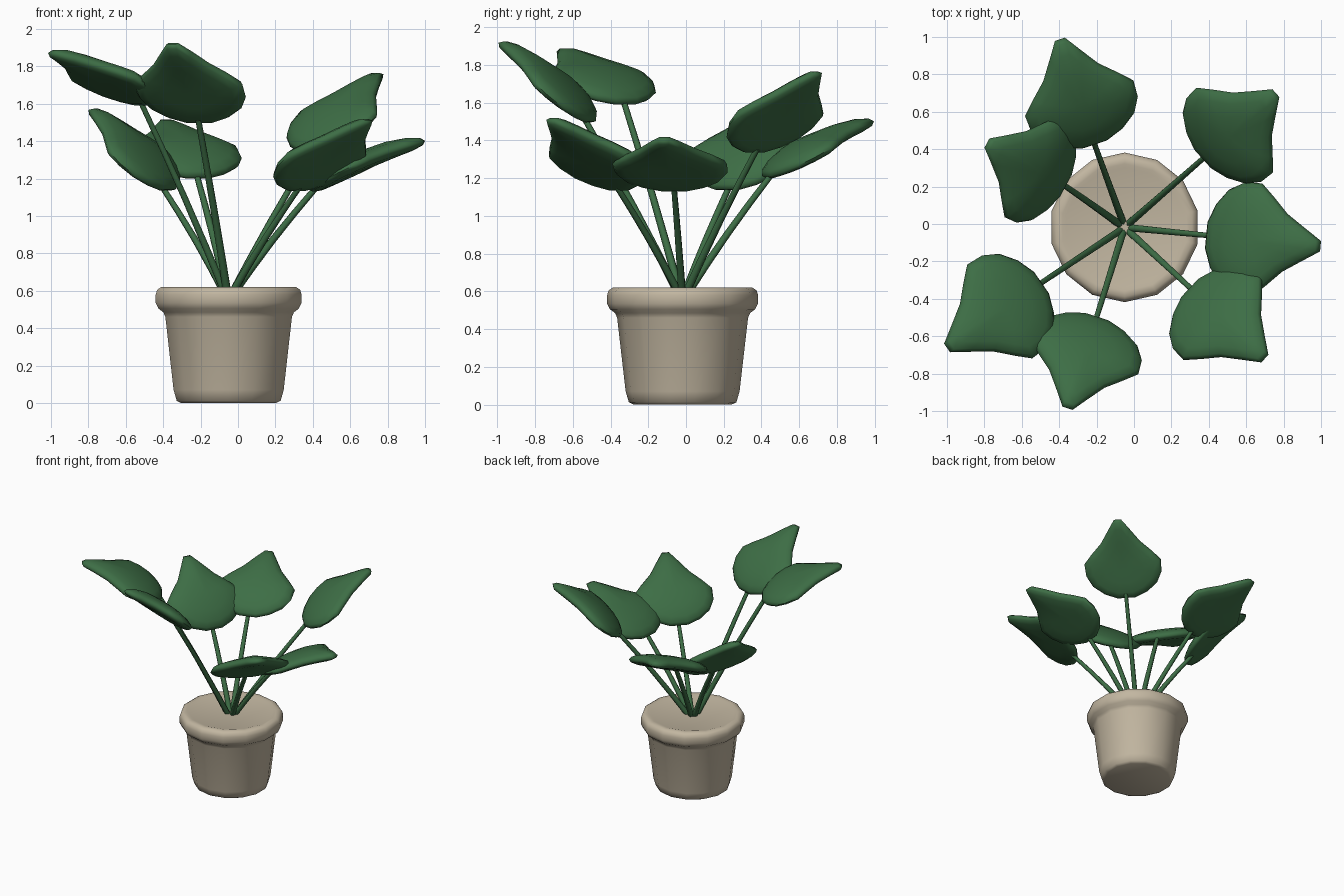
import bpy, bmesh, math
from mathutils import Vector

cube = bpy.data.objects.get("Cube")
if cube:
    bpy.data.objects.remove(cube, do_unlink=True)


def material(name, color):
    mat = bpy.data.materials.new(name)
    mat.use_nodes = True
    mat.diffuse_color = color
    mat.node_tree.nodes["Principled BSDF"].inputs["Base Color"].default_value = color
    return mat


GREEN = material("leaf green", (0.047, 0.155, 0.06, 1))
CLAY = material("beige clay", (0.54, 0.47, 0.355, 1))
CENTRE = Vector((-0.05, -0.018, 0))


def finish(bm, name, mat, angle):
    bmesh.ops.recalc_face_normals(bm, faces=bm.faces)
    mesh = bpy.data.meshes.new(name)
    bm.to_mesh(mesh)
    bm.free()
    mesh.materials.append(mat)
    obj = bpy.data.objects.new(name, mesh)
    bpy.context.collection.objects.link(obj)
    bpy.ops.object.select_all(action='DESELECT')
    obj.select_set(True)
    bpy.context.view_layer.objects.active = obj
    bpy.ops.object.shade_smooth_by_angle(angle=math.radians(angle))


def skin(bm, rings):
    """Join rings of points into a closed skin with capped ends."""
    loops = [[bm.verts.new(p) for p in ring] for ring in rings]
    n = len(loops[0])
    for a, b in zip(loops, loops[1:]):
        for i in range(n):
            j = (i + 1) % n
            bm.faces.new((a[i], a[j], b[j], b[i]))
    bm.faces.new(loops[0][::-1])
    bm.faces.new(loops[-1])


def circle(centre, radius, sides, x_axis, y_axis):
    ring = []
    for i in range(sides):
        a = math.tau * (i + 0.5) / sides
        ring.append(centre + radius * (math.cos(a) * x_axis + math.sin(a) * y_axis))
    return ring


# Pot: turned profile of radius and height
def build_pot():
    profile = [(0.26, 0), (0.285, 0.012), (0.302, 0.07), (0.347, 0.46), (0.358, 0.485),
               (0.385, 0.505), (0.4, 0.535), (0.4, 0.58), (0.392, 0.605), (0.37, 0.62),
               (0.34, 0.62), (0.32, 0.614)]
    x, y = Vector((1, 0, 0)), Vector((0, 1, 0))
    bm = bmesh.new()
    skin(bm, [circle(CENTRE + Vector((0, 0, z)), r, 14, x, y) for r, z in profile])
    finish(bm, "pot", CLAY, 50)


# Stem: thin tapered tube from the pot to the leaf
def build_stem(name, base, flat):
    start = CENTRE + flat * 0.02 + Vector((0, 0, 0.58))
    end = base + flat * 0.04 + Vector((0, 0, 0.035))
    axis = (end - start).normalized()
    side = axis.cross(flat).normalized()
    up = side.cross(axis)
    rings = []
    for i in range(5):
        t = i / 4
        p = start.lerp(end, t) - up * 0.01 * math.sin(math.pi * t)
        rings.append(circle(p, 0.022 - 0.006 * t, 6, side, up))
    bm = bmesh.new()
    skin(bm, rings)
    finish(bm, name, GREEN, 70)


# Leaf: plump spade shape, domed above and flatter below
HALF = [(0.02, 0.07), (0.08, 0.17), (0.18, 0.255), (0.31, 0.3), (0.46, 0.305),
        (0.57, 0.24), (0.7, 0.155), (0.86, 0.085), (0.99, 0.028)]
OUTLINE = HALF + [(u, -v) for u, v in reversed(HALF)]
LAYERS = [(0.15, -0.045), (0.5, -0.042), (0.8, -0.034), (0.95, -0.02), (1, 0),
          (0.95, 0.022), (0.8, 0.04), (0.5, 0.055), (0.15, 0.06)]


def build_leaf(name, base, tip, flat):
    along = tip - base
    side = Vector((-flat.y, flat.x, 0))
    up = along.cross(side).normalized()
    rings = []
    for scale, lift in LAYERS:
        ring = []
        for u, v in OUTLINE:
            u = 0.42 + (u - 0.42) * scale
            v *= scale
            arch = 0.11 * u * (1 - u) + 0.015 - 0.1 * v * v
            ring.append(base + along * u + side * v + up * (arch + lift))
        rings.append(ring)
    bm = bmesh.new()
    skin(bm, rings)
    finish(bm, name, GREEN, 70)


# Base and tip of each leaf
LEAVES = {
    "back": ((-0.21, 0.42, 1.19), (-0.4, 1.0, 1.49)),
    "back_right": ((-0.37, 0.21, 1.12), (-0.8, 0.44, 1.56)),
    "front_right": ((-0.49, -0.31, 1.58), (-1.01, -0.67, 1.86)),
    "front": ((-0.2, -0.5, 1.48), (-0.36, -1.0, 1.91)),
    "front_left": ((0.3, -0.34, 1.12), (0.71, -0.73, 1.5)),
    "left": ((0.38, -0.06, 1.12), (1.01, -0.12, 1.39)),
    "back_left": ((0.37, 0.35, 1.32), (0.77, 0.71, 1.75)),
}

build_pot()
for place, (base, tip) in LEAVES.items():
    base, tip = Vector(base), Vector(tip)
    flat = tip - base
    flat.z = 0
    flat.normalize()
    build_leaf(place + "_leaf", base, tip, flat)
    build_stem(place + "_stem", base, flat)
